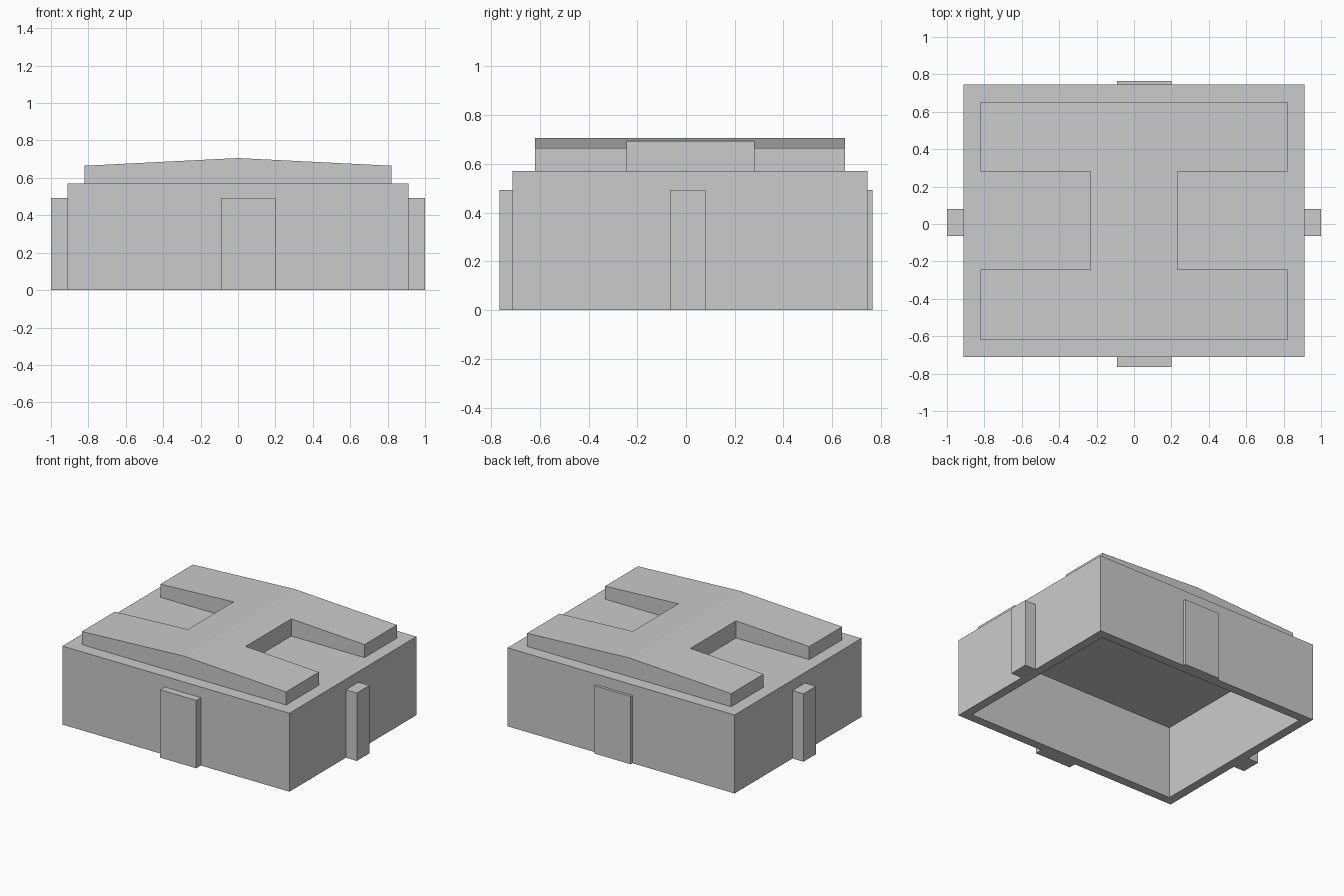
import bpy, bmesh

if "Cube" in bpy.data.objects:
    bpy.data.objects.remove(bpy.data.objects["Cube"])

WALL_TOP, EAVE, RIDGE = 0.57, 0.665, 0.706


def finish(bm, name):
    bmesh.ops.recalc_face_normals(bm, faces=bm.faces)
    mesh = bpy.data.meshes.new(name)
    bm.to_mesh(mesh)
    bm.free()
    obj = bpy.data.objects.new(name, mesh)
    bpy.context.collection.objects.link(obj)
    return obj


def box_mesh(x, y, z):
    bm = bmesh.new()
    bmesh.ops.create_cube(bm, size=1)
    for v in bm.verts:
        v.co = [lo if c < 0 else hi for c, (lo, hi) in zip(v.co, (x, y, z))]
    return bm


# Hollow body, open underneath
bm = box_mesh((-0.912, 0.912), (-0.712, 0.745), (0, WALL_TOP))
bm.normal_update()
bottom = min(bm.faces, key=lambda f: f.calc_center_median().z)
bmesh.ops.inset_region(bm, faces=[bottom], thickness=0.092)
ceiling = bmesh.ops.extrude_face_region(bm, geom=[bottom])["geom"]
bmesh.ops.translate(bm, vec=(0, 0, 0.53),
                    verts=[g for g in ceiling if isinstance(g, bmesh.types.BMVert)])
if bottom.is_valid:
    bmesh.ops.delete(bm, geom=[bottom], context='FACES_ONLY')
finish(bm, "body_shell")

# Upright blocks on the four sides
for name, x, y in (
    ("front_block", (-0.09, 0.20), (-0.765, -0.712)),
    ("back_block", (-0.09, 0.20), (0.745, 0.765)),
    ("right_block", (0.912, 1.0), (-0.065, 0.08)),
    ("left_block", (-1.0, -0.912), (-0.065, 0.08)),
):
    finish(box_mesh(x, y, (0, 0.493)), name)

# H-shaped roof with a low ridge: right half, mirrored
outline = [(0, -0.62), (0.82, -0.62), (0.82, -0.243), (0.232, -0.243),
           (0.232, 0.28), (0.82, 0.28), (0.82, 0.653), (0, 0.653)]
bm = bmesh.new()
low = [bm.verts.new((x, y, WALL_TOP)) for x, y in outline]
high = [bm.verts.new((x, y, RIDGE + (EAVE - RIDGE) * x / 0.82)) for x, y in outline]
bm.faces.new(high)
bm.faces.new(low[::-1])
for i in range(len(outline) - 1):
    bm.faces.new((low[i], low[i + 1], high[i + 1], high[i]))
roof = finish(bm, "ridged_roof")
mirror = roof.modifiers.new("mirror", 'MIRROR')
mirror.use_clip = True
